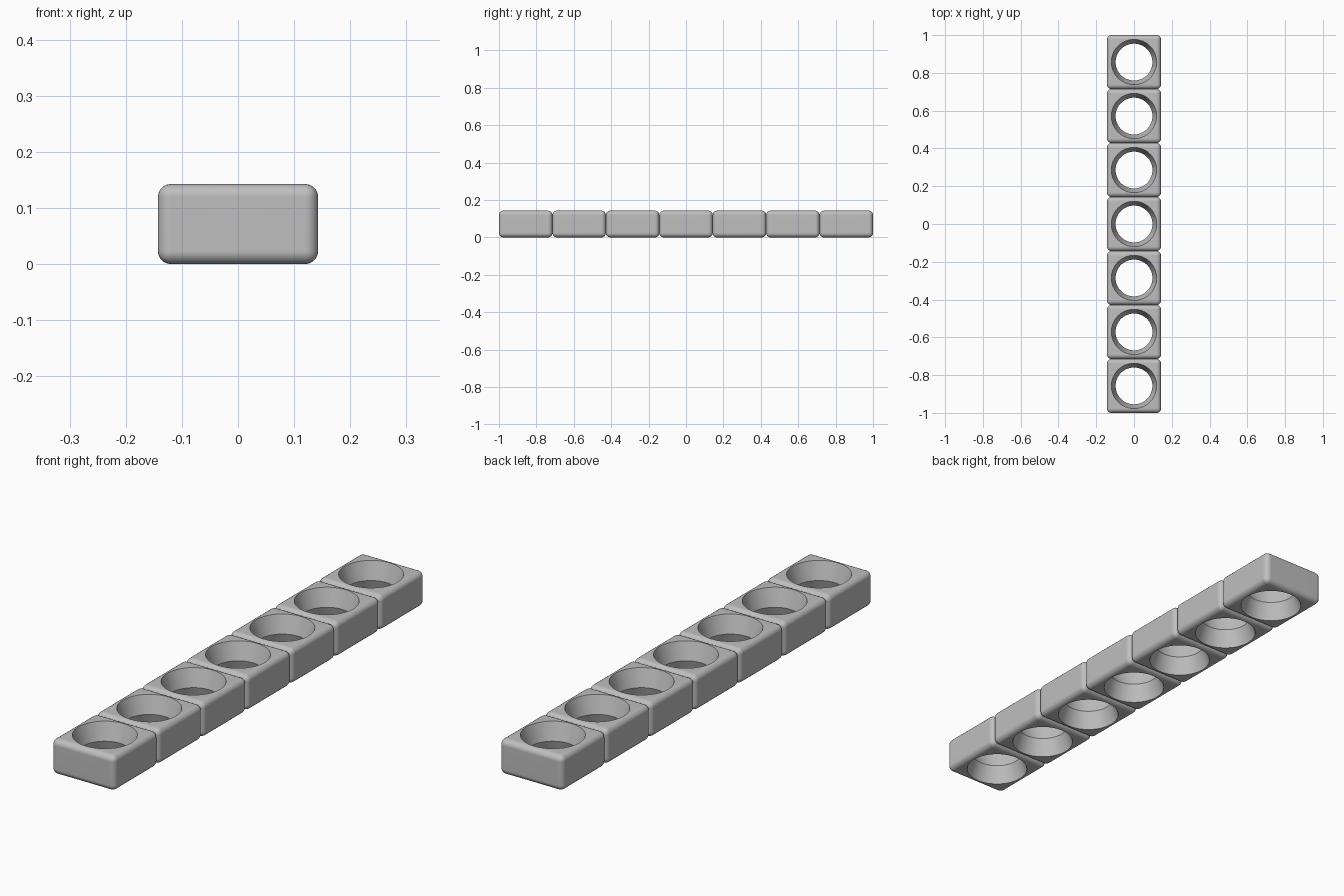
import bpy
import bmesh
import math

COUNT = 7
SIZE = 2 / COUNT          # side of one square block
HEIGHT = SIZE / 2
ROUND = 0.023             # edge rounding
RIM, NECK = 0.12, 0.0975  # hole radius at the faces and at mid height
SIDES = 64

if "Cube" in bpy.data.objects:
    bpy.data.objects.remove(bpy.data.objects["Cube"], do_unlink=True)

grey = bpy.data.materials.new("plain grey")
grey.use_nodes = True
colour = (0.52, 0.52, 0.52, 1)
grey.diffuse_color = colour
grey.node_tree.nodes["Principled BSDF"].inputs["Base Color"].default_value = colour


def add_object(name, bm):
    bmesh.ops.recalc_face_normals(bm, faces=bm.faces[:])
    mesh = bpy.data.meshes.new(name)
    bm.to_mesh(mesh)
    bm.free()
    mesh.materials.append(grey)
    obj = bpy.data.objects.new(name, mesh)
    bpy.context.collection.objects.link(obj)
    return obj


# Rounded block
bm = bmesh.new()
bmesh.ops.create_cube(bm, size=1)
bmesh.ops.scale(bm, vec=(SIZE, SIZE, HEIGHT), verts=bm.verts[:])
bmesh.ops.bevel(bm, geom=bm.edges[:], offset=ROUND, segments=5,
                profile=0.5, affect='EDGES')
block = add_object("block", bm)

# Hourglass cutter, carried past both faces at the same slope
over = 1.2
wide = NECK + (RIM - NECK) * over
bm = bmesh.new()
rings = []
for r, z in ((wide, -HEIGHT / 2 * over), (NECK, 0), (wide, HEIGHT / 2 * over)):
    rings.append([bm.verts.new((r * math.cos(a), r * math.sin(a), z))
                  for a in (math.tau * i / SIDES for i in range(SIDES))])
for low, high in zip(rings, rings[1:]):
    for i in range(SIDES):
        j = (i + 1) % SIDES
        bm.faces.new((low[i], low[j], high[j], high[i]))
bm.faces.new(rings[0])
bm.faces.new(rings[-1])
cutter = add_object("hole_cutter", bm)
cutter.hide_render = True

# Cut the hole and keep the result as one shared mesh
cut = block.modifiers.new("hole", 'BOOLEAN')
cut.operation = 'DIFFERENCE'
cut.solver = 'EXACT'
cut.object = cutter
bpy.context.view_layer.update()
shared = bpy.data.meshes.new_from_object(
    block.evaluated_get(bpy.context.evaluated_depsgraph_get()))
shared.name = "block_with_hole"
bpy.data.objects.remove(block, do_unlink=True)
bpy.data.objects.remove(cutter, do_unlink=True)

# Row of blocks from front to back
for i in range(COUNT):
    obj = bpy.data.objects.new(f"block_{i + 1}", shared)
    bpy.context.collection.objects.link(obj)
    obj.location = (0, (i - (COUNT - 1) / 2) * SIZE, HEIGHT / 2)
    if i == 0:
        bpy.ops.object.select_all(action='DESELECT')
        obj.select_set(True)
        bpy.context.view_layer.objects.active = obj
        bpy.ops.object.shade_smooth_by_angle(angle=math.radians(30))
    weighted = obj.modifiers.new("even shading", 'WEIGHTED_NORMAL')
    weighted.keep_sharp = True
